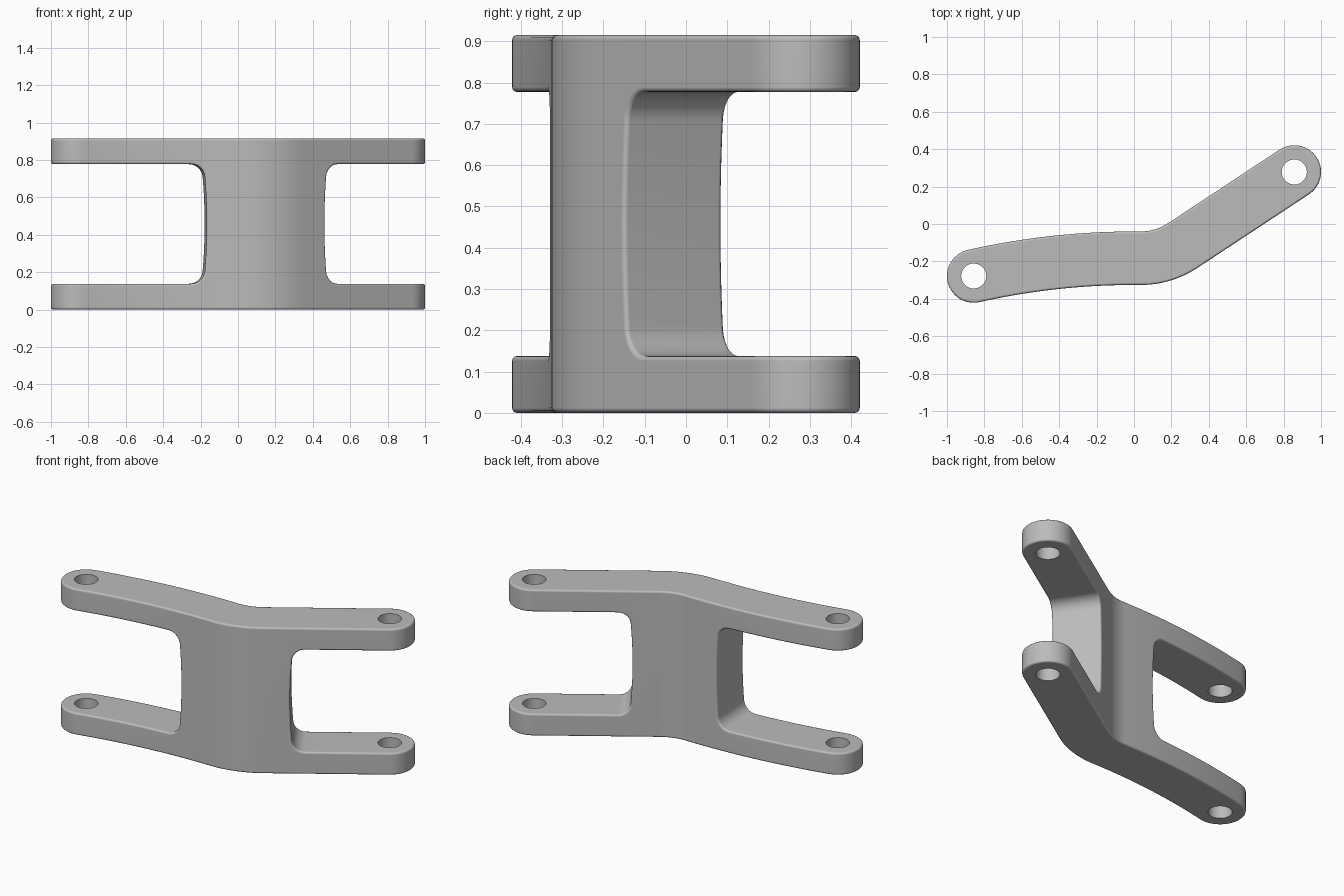
import bpy
import bmesh
from math import sin, cos, tan, pi, radians
from mathutils import Vector

cube = bpy.data.objects.get("Cube")
if cube:
    bpy.data.objects.remove(cube)

HEIGHT, ARM = 0.915, 0.138          # overall height, arm thickness
HALF_W = 0.143                      # half width of the bar
PIN = Vector((0.857, 0.278))        # right pin centre; the left is opposite
FLAT_Y = -0.183                     # centreline at the middle
BEND = radians(33.4)                # heading of the right arm
BEND_R, BOW_R = 0.41, 3.91


def prism(name, points, direction):
    """Closed outline of 3D points, extruded along a direction."""
    bm = bmesh.new()
    face = bm.faces.new([bm.verts.new(p) for p in points])
    new = bmesh.ops.extrude_face_region(bm, geom=[face])["geom"]
    bmesh.ops.translate(bm, vec=direction,
                        verts=[v for v in new if isinstance(v, bmesh.types.BMVert)])
    bmesh.ops.recalc_face_normals(bm, faces=bm.faces)
    mesh = bpy.data.meshes.new(name)
    bm.to_mesh(mesh)
    bm.free()
    obj = bpy.data.objects.new(name, mesh)
    bpy.context.collection.objects.link(obj)
    return obj


def subtract(target, cutter):
    mod = target.modifiers.new(cutter.name, 'BOOLEAN')
    mod.operation, mod.solver, mod.object = 'DIFFERENCE', 'EXACT', cutter


# Centreline as (point, heading): bowed left arm, bend, straight right arm
path = []
start = math_start = radians(12.66)
for i in range(25):
    a = start * (1 - i / 24)
    path.append((Vector((-BOW_R * sin(a), FLAT_Y - BOW_R * (1 - cos(a)))), a))
corner_x = PIN.x - (PIN.y - FLAT_Y) / tan(BEND)
bend_x = corner_x - BEND_R * tan(BEND / 2)
for i in range(17):
    a = BEND * i / 16
    path.append((Vector((bend_x + BEND_R * sin(a), FLAT_Y + BEND_R * (1 - cos(a)))), a))
path.append((PIN, BEND))


def around(centre, angle, radius=HALF_W):
    return Vector((centre.x + radius * cos(angle), centre.y + radius * sin(angle), 0))


# Plan outline with rounded ends
outline = [around(p, a - pi / 2) for p, a in path]
outline += [around(PIN, BEND - pi / 2 + pi * i / 28) for i in range(1, 28)]
outline += [around(p, a + pi / 2) for p, a in reversed(path)]
outline += [around(path[0][0], start + pi / 2 + pi * i / 28) for i in range(1, 28)]
link = prism("link_arm", outline, (0, 0, HEIGHT))


# Gap between the two arms: bowed wall with rounded corners, square to the arm
def gap_cutter(name, centre, heading):
    half, radius, bow = HEIGHT / 2 - ARM, 0.075, 0.01
    side = []
    for i in range(9):
        t = i / 8
        side.append((bow * t * t, (half - radius) * t))
    for i in range(1, 11):
        a = pi / 2 * i / 10
        side.append((bow + radius * (1 - cos(a)), half - radius + radius * sin(a)))
    side.append((1.2, half))
    profile = side + [(u, -z) for u, z in reversed(side[1:])]
    along = Vector((cos(heading), sin(heading), 0))
    across = Vector((-sin(heading), cos(heading), 0))
    base = Vector((*centre, HEIGHT / 2)) - across
    return prism(name, [base + along * u + Vector((0, 0, z)) for u, z in profile],
                 across * 2)


gaps = [gap_cutter("right_gap_cutter", PIN - 0.562 * Vector((cos(BEND), sin(BEND))), BEND),
        gap_cutter("left_gap_cutter", (-0.173, FLAT_Y), pi + radians(2.5))]
for gap in gaps:
    subtract(link, gap)

# Soft rounded edges
bevel = link.modifiers.new("edge_round", 'BEVEL')
bevel.width, bevel.segments = 0.012, 3
bevel.limit_method, bevel.angle_limit = 'ANGLE', radians(50)
bevel.use_clamp_overlap = False

# Pin holes
holes = []
for name, centre in (("right_hole_cutter", PIN), ("left_hole_cutter", -PIN)):
    ring = [around(centre, 2 * pi * i / 40, 0.067) - Vector((0, 0, 0.1)) for i in range(40)]
    holes.append(prism(name, ring, (0, 0, HEIGHT + 0.2)))
    subtract(link, holes[-1])

# Bake the cuts and remove the cutters
depsgraph = bpy.context.evaluated_depsgraph_get()
baked = bpy.data.meshes.new_from_object(link.evaluated_get(depsgraph))
link.modifiers.clear()
link.data = baked
for cutter in gaps + holes:
    bpy.data.objects.remove(cutter)

# Plain grey metal
grey = bpy.data.materials.new("grey_metal")
grey.use_nodes = True
colour = (0.5, 0.5, 0.5, 1)
grey.diffuse_color = colour
grey.node_tree.nodes["Principled BSDF"].inputs["Base Color"].default_value = colour
link.data.materials.clear()
link.data.materials.append(grey)

# Smooth shading with crisp hole rims
bpy.ops.object.select_all(action='DESELECT')
link.select_set(True)
bpy.context.view_layer.objects.active = link
bpy.ops.object.shade_smooth_by_angle(angle=radians(40))
weighted = link.modifiers.new("flat_faces", 'WEIGHTED_NORMAL')
weighted.keep_sharp = True
